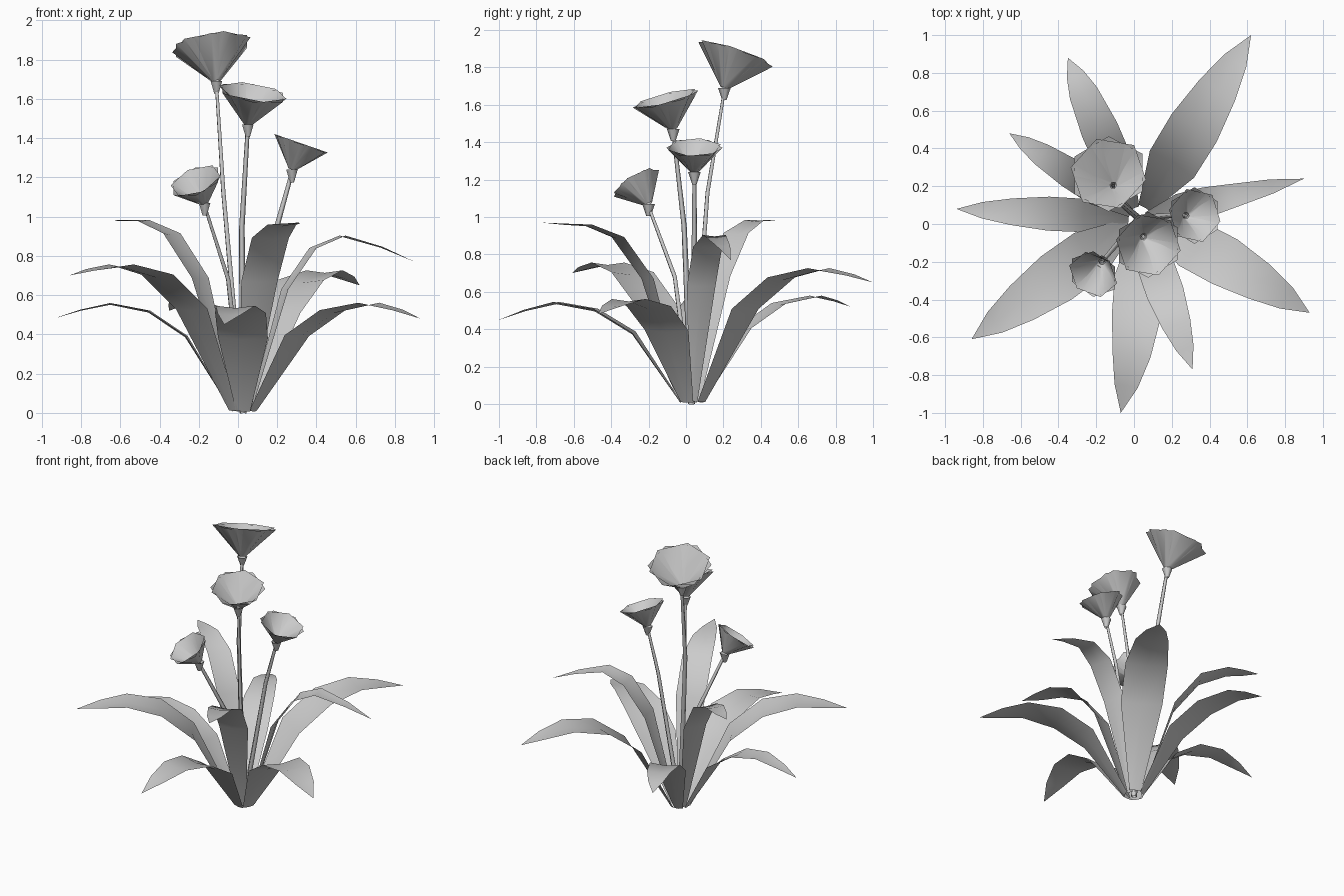
import bpy, bmesh, math
from mathutils import Vector

cube = bpy.data.objects.get("Cube")
if cube:
    bpy.data.objects.remove(cube)

grey = bpy.data.materials.new("pale grey")
grey.use_nodes = True
grey.diffuse_color = (0.6, 0.6, 0.6, 1)
grey.node_tree.nodes["Principled BSDF"].inputs["Base Color"].default_value = (0.6, 0.6, 0.6, 1)

ROOT = Vector((0.025, 0.03, 0))
UP = Vector((0, 0, 1))


def loft(name, rings, closed):
    """Skin neighbouring rows of points into a smooth sheet or tube."""
    bm = bmesh.new()
    rows = [[bm.verts.new(p) for p in ring] for ring in rings]
    n = len(rows[0])
    for a, b in zip(rows, rows[1:]):
        for i in range(n if closed else n - 1):
            j = (i + 1) % n
            bm.faces.new((a[i], a[j], b[j], b[i]))
    bmesh.ops.remove_doubles(bm, verts=bm.verts, dist=0.0005)
    mesh = bpy.data.meshes.new(name)
    bm.to_mesh(mesh)
    bm.free()
    mesh.materials.append(grey)
    mesh.shade_smooth()
    bpy.context.collection.objects.link(bpy.data.objects.new(name, mesh))


# Rising part of a blade: share of the way to the peak, of its height, of full width
RISE = [(0.08, 0.015, 0.28), (0.43, 0.7, 0.98), (0.71, 0.93, 1), (1, 1, 0.78)]
# Drooping part: share of the way from peak to tip, share of the drop, width
DROOP = [(0.53, 0.43, 0.48), (1, 1, 0)]


def leaf(name, tip, peak, width, peak_at=0.7, bow=0.0):
    """Arching, nearly flat blade from the root to its tip, bowed sideways."""
    tip = Vector(tip)
    reach = Vector((tip.x, tip.y, 0)) - ROOT
    side = UP.cross(reach).normalized()
    stations = [(f * peak_at, peak * h, w) for f, h, w in RISE]
    stations += [(peak_at + (1 - peak_at) * f, peak + (tip.z - peak) * d, w) for f, d, w in DROOP]
    mid = [ROOT + reach * f + UP * z + side * bow * math.sin(math.pi * f) for f, z, w in stations]
    rings = []
    for i, p in enumerate(mid):
        along = mid[min(i + 1, len(mid) - 1)] - mid[max(i - 1, 0)]
        across = side - along * (side.dot(along) / along.length_squared)
        across = across.normalized() * width * stations[i][2] / 2
        lift = along.cross(across).normalized() * across.length * 0.06
        rings.append([p - across + lift, p - lift, p + across + lift])
    loft(name, rings, False)


LEAVES = [((0.62, 1.0, 0.65), 0.72, 0.28), ((-0.35, 0.88, 0.52), 0.575, 0.2, 0.78),
          ((-0.66, 0.48, 0.98), 0.98, 0.16, 0.75), ((-0.94, 0.08, 0.48), 0.555, 0.18),
          ((-0.86, -0.61, 0.70), 0.75, 0.28), ((-0.07, -1.0, 0.45), 0.54, 0.26, 0.7, 0.035),
          ((0.31, -0.77, 0.97), 0.955, 0.2), ((0.93, -0.47, 0.48), 0.555, 0.27, 0.7, 0.02),
          ((0.90, 0.24, 0.77), 0.9, 0.16, 0.58)]
for i, args in enumerate(LEAVES):
    leaf(f"leaf_{i + 1}", *args)


def cone(name, base, axis, profile, turn=0):
    """Open six-sided cone; profile lists (distance along axis, radius)."""
    u = axis.cross(Vector((1, 0, 0))).normalized()
    v = axis.cross(u)
    angles = [math.tau * (k + turn) / 6 for k in range(6)]
    loft(name, [[base + axis * d + (u * math.cos(a) + v * math.sin(a)) * r for a in angles]
                for d, r in profile], True)


def flower(number, base, rim, radius, bend):
    """Stem, calyx and a cup of two overlapping petal layers."""
    base, rim = Vector(base), Vector(rim)
    axis = (rim - base).normalized()
    depth = (rim - base).length
    cone(f"outer_petals_{number}", base, axis, [(0, 0.022), (depth, radius)])
    cone(f"inner_petals_{number}", base, axis, [(0, 0.018), (depth * 1.03, radius * 0.98)], 0.3)
    neck = base - UP * 0.065
    cone(f"calyx_{number}", neck, UP, [(0, 0.012), (0.065, 0.034)])
    # Stem
    curve = bpy.data.curves.new(f"stem_{number}", "CURVE")
    curve.dimensions = "3D"
    curve.bevel_depth = 0.014
    curve.bevel_resolution = 0
    spline = curve.splines.new("POLY")
    points = [ROOT, Vector(bend), neck + UP * 0.05]
    spline.points.add(len(points) - 1)
    for p, co, r in zip(spline.points, points, (1.3, 1, 0.75)):
        p.co = (*co, 1)
        p.radius = r
    curve.materials.append(grey)
    bpy.context.collection.objects.link(bpy.data.objects.new(f"stem_{number}", curve))


flower(1, (-0.11, 0.205, 1.69), (-0.135, 0.265, 1.87), 0.21, (-0.075, 0.115, 1.13))
flower(2, (0.05, -0.068, 1.47), (0.075, -0.11, 1.63), 0.18, (0.02, -0.01, 0.95))
flower(3, (0.275, 0.045, 1.24), (0.32, 0.045, 1.37), 0.15, (0.19, 0.045, 0.92))
flower(4, (-0.17, -0.2, 1.07), (-0.215, -0.265, 1.18), 0.14, (-0.05, -0.06, 0.68))
